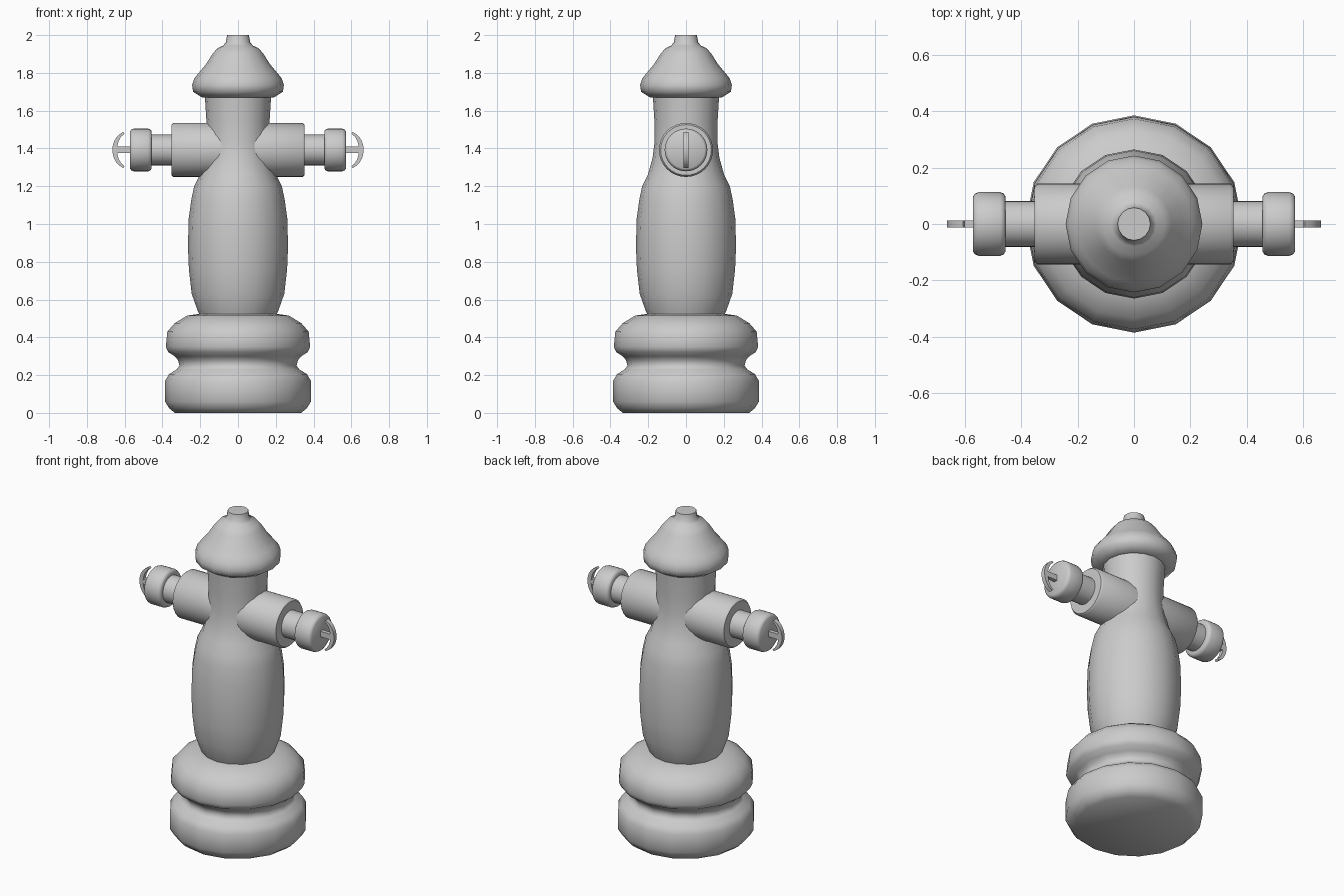
import bpy, bmesh
from math import pi, sin, cos, sqrt, radians
from mathutils import Matrix

if "Cube" in bpy.data.objects:
    bpy.data.objects.remove(bpy.data.objects["Cube"])


def finish(bm, name, angle=40):
    bmesh.ops.recalc_face_normals(bm, faces=bm.faces)
    me = bpy.data.meshes.new(name)
    bm.to_mesh(me)
    bm.free()
    ob = bpy.data.objects.new(name, me)
    bpy.context.collection.objects.link(ob)
    bpy.ops.object.select_all(action='DESELECT')
    bpy.context.view_layer.objects.active = ob
    ob.select_set(True)
    bpy.ops.object.shade_smooth_by_angle(angle=radians(angle))
    return ob


def lathe(name, profile, sides, matrix=Matrix(), cap_start=False, cap_end=False, angle=40):
    """Revolve (radius, height) points around z, then place with a matrix."""
    bm = bmesh.new()
    rings = [[bm.verts.new((r * cos(2 * pi * i / sides), r * sin(2 * pi * i / sides), h))
              for i in range(sides)] for r, h in profile]
    for a, b in zip(rings, rings[1:]):
        for i in range(sides):
            j = (i + 1) % sides
            bm.faces.new((a[i], a[j], b[j], b[i]))
    if cap_start:
        bm.faces.new(rings[0])
    if cap_end:
        bm.faces.new(rings[-1])
    bm.transform(matrix)
    return finish(bm, name, angle)


# Stepped base, barrel and bonnet
lathe("base", [(0.335, 0), (0.365, 0.025), (0.386, 0.06), (0.386, 0.17), (0.365, 0.205),
               (0.325, 0.23), (0.31, 0.25), (0.318, 0.28), (0.335, 0.30), (0.37, 0.322),
               (0.382, 0.35), (0.374, 0.43), (0.335, 0.475), (0.27, 0.515), (0.20, 0.525)],
      16, cap_start=True, angle=60)
lathe("barrel", [(0.20, 0.51), (0.215, 0.545), (0.245, 0.63), (0.26, 0.76), (0.265, 0.88),
                 (0.261, 1.03), (0.247, 1.13), (0.232, 1.20), (0.202, 1.26), (0.177, 1.35),
                 (0.167, 1.43), (0.167, 1.54), (0.175, 1.67)], 16, angle=60)
lathe("bonnet", [(0.165, 1.67), (0.19, 1.67), (0.238, 1.70), (0.243, 1.735), (0.232, 1.77),
                 (0.208, 1.80), (0.17, 1.845), (0.135, 1.90), (0.11, 1.93), (0.08, 1.944),
                 (0.065, 1.96), (0.058, 2.0)], 16, cap_end=True, angle=60)

# Hose outlets with caps and crescent handles on both sides
AXIS_Z = 1.392
for side, label in ((1, "right"), (-1, "left")):
    place = Matrix.Translation((0, 0, AXIS_Z)) @ Matrix.Rotation(side * pi / 2, 4, 'Y')
    lathe(label + "_outlet", [(0.143, 0.06), (0.143, 0.342), (0.134, 0.353), (0.08, 0.353)],
          32, place)
    lathe(label + "_pipe", [(0.081, 0.34), (0.081, 0.47)], 32, place)
    lathe(label + "_cap", [(0.075, 0.457), (0.098, 0.457), (0.108, 0.463), (0.113, 0.475),
                           (0.113, 0.552), (0.108, 0.565), (0.098, 0.572)],
          32, place, cap_end=True)

    # Handle stem
    bm = bmesh.new()
    bmesh.ops.create_cube(bm, size=1)
    bm.transform(Matrix.Translation((side * 0.605, 0, AXIS_Z))
                 @ Matrix.Diagonal((0.08, 0.024, 0.034, 1)))
    finish(bm, label + "_handle_stem", 30)

    # Handle crescent: outer and inner arcs, extruded across y
    bm = bmesh.new()
    n = 12
    rows = []
    for i in range(n + 1):
        t = -1 + 2 * i / n
        s = 1 - sqrt(1 - (t * 0.93) ** 2)
        outer, inner = (0.665 - 0.09 * s, 0.096 * t), (0.640 - 0.062 * s, 0.086 * t)
        rows.append([bm.verts.new((side * x, y, AXIS_Z + z))
                     for (x, z), y in ((outer, -0.013), (outer, 0.013),
                                       (inner, 0.013), (inner, -0.013))])
    for a, b in zip(rows, rows[1:]):
        for k in range(4):
            m = (k + 1) % 4
            bm.faces.new((a[k], a[m], b[m], b[k]))
    bm.faces.new(rows[0])
    bm.faces.new(rows[-1])
    finish(bm, label + "_handle_grip", 40)
